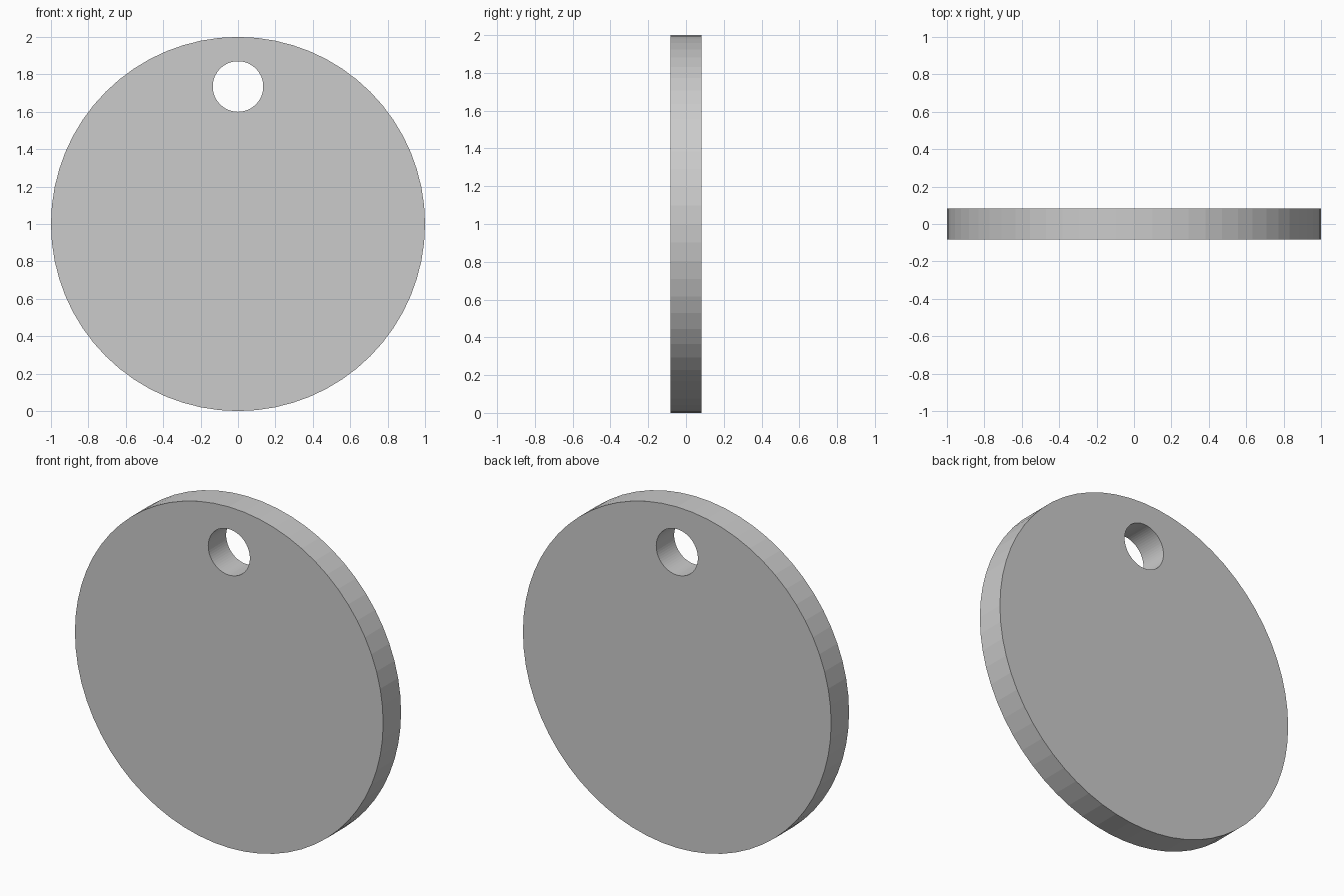
import bpy
import math

if "Cube" in bpy.data.objects:
    bpy.data.objects.remove(bpy.data.objects["Cube"])


def disc(name, radius, depth, z, sides):
    """Cylinder lying along y, centred at height z."""
    bpy.ops.mesh.primitive_cylinder_add(
        vertices=sides, radius=radius, depth=depth,
        location=(0, 0, z), rotation=(math.pi / 2, 0, 0))
    obj = bpy.context.object
    obj.name = name
    return obj


# Cutter for the hanging hole
hole = disc("hole_cutter", 0.135, 0.6, 1.735, 64)
hole.hide_render = True

# Round tag with a faceted rim
tag = disc("round_tag", 1.0, 0.166, 1.0, 64)
cut = tag.modifiers.new("hanging_hole", 'BOOLEAN')
cut.operation = 'DIFFERENCE'
cut.solver = 'EXACT'
cut.object = hole
bpy.ops.object.modifier_apply(modifier=cut.name)

bpy.data.objects.remove(hole, do_unlink=True)
